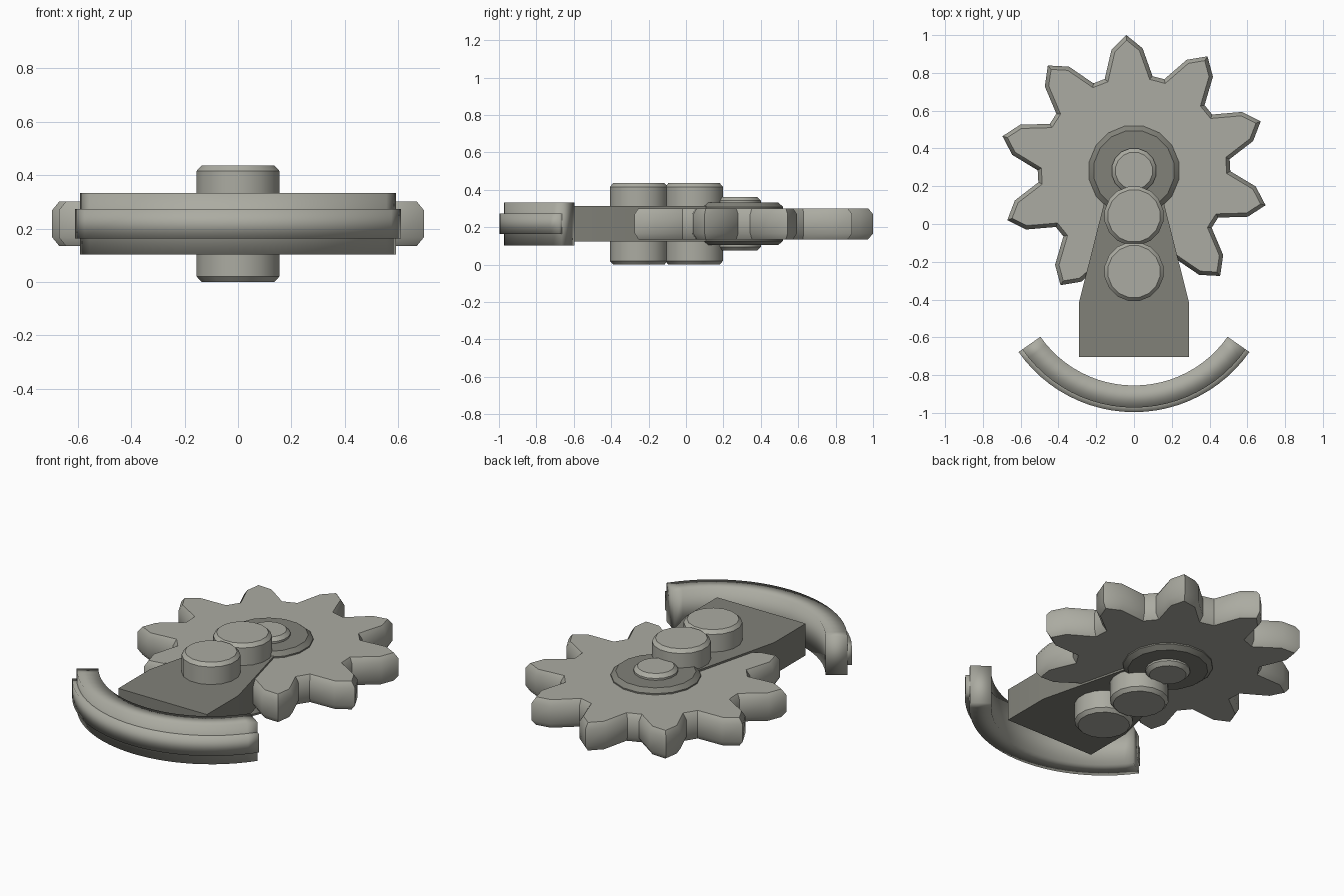
import bpy, bmesh
from math import sin, cos, radians, pi

cube = bpy.data.objects.get("Cube")
if cube:
    bpy.data.objects.remove(cube, do_unlink=True)

MID = 0.218          # every part is symmetric about this height
HUB_Y, PIN_Y = 0.282, -0.25


def material(name, rgb):
    m = bpy.data.materials.new(name)
    m.use_nodes = True
    m.diffuse_color = (*rgb, 1)
    m.node_tree.nodes["Principled BSDF"].inputs["Base Color"].default_value = (*rgb, 1)
    return m


light = material("light grey", (0.41, 0.41, 0.36))
dark = material("dark grey", (0.22, 0.22, 0.19))


def finish(bm, name, mat, angle):
    bmesh.ops.recalc_face_normals(bm, faces=bm.faces)
    mesh = bpy.data.meshes.new(name)
    bm.to_mesh(mesh)
    bm.free()
    mesh.materials.append(mat)
    ob = bpy.data.objects.new(name, mesh)
    bpy.context.collection.objects.link(ob)
    bpy.ops.object.select_all(action='DESELECT')
    ob.select_set(True)
    bpy.context.view_layer.objects.active = ob
    bpy.ops.object.shade_smooth_by_angle(angle=radians(angle))
    return ob


def plate(name, outline, half, mat, inset=0, drop=0, angle=40):
    """Prism of an outline, with both caps chamfered."""
    bm = bmesh.new()
    h = half - drop
    low = [bm.verts.new((x, y, MID - h)) for x, y in outline]
    top = [bm.verts.new((x, y, MID + h)) for x, y in outline]
    caps = [bm.faces.new(low[::-1]), bm.faces.new(top)]
    for i in range(len(outline)):
        j = (i + 1) % len(outline)
        bm.faces.new((low[i], low[j], top[j], top[i]))
    bm.normal_update()
    if inset:
        bmesh.ops.inset_individual(bm, faces=caps, thickness=inset, depth=drop,
                                   use_even_offset=True)
    return finish(bm, name, mat, angle)


def circle(r, y, n=16):
    return [(r * cos(2 * pi * (i + 0.5) / n), y + r * sin(2 * pi * (i + 0.5) / n))
            for i in range(n)]


def arc_bar(name, r0, r1, half, mat, steps=24):
    """Box section swept along the front arc."""
    bm = bmesh.new()
    rings = []
    for i in range(steps + 1):
        a = radians(-145 + 110 * i / steps)
        rings.append([bm.verts.new((r * cos(a), PIN_Y + r * sin(a), MID + z))
                      for r, z in ((r0, -half), (r1, -half), (r1, half), (r0, half))])
    for a, b in zip(rings, rings[1:]):
        for k in range(4):
            m = (k + 1) % 4
            bm.faces.new((a[k], a[m], b[m], b[k]))
    bm.faces.new(rings[0])
    bm.faces.new(rings[-1])
    return finish(bm, name, mat, 180)


# Ten-toothed wheel
tooth = ((-14.4, 0.51), (-7.3, 0.65), (0, 0.72), (7.3, 0.65), (14.4, 0.51))
gear = []
for k in range(10):
    for da, r in tooth:
        a = radians(93.3 + 36 * k + da)
        gear.append((r * cos(a), HUB_Y + r * sin(a)))
plate("gear_wheel", gear, 0.083, light, 0.02, 0.032)

# Hub and axle
plate("hub", circle(0.242, HUB_Y), 0.113, dark, 0.026, 0.022)
plate("axle", circle(0.12, HUB_Y), 0.144, light, 0.02, 0.02)

# Tapered arm reaching forward from the hub
right_side = [(0.29, -0.705), (0.29, -0.41), (0.115, HUB_Y)]
arm = right_side + [(-x, y) for x, y in reversed(right_side)]
plate("arm", arm, 0.094, dark)

# Two pins through the arm
for label, y in (("front_pin", PIN_Y - 0.002), ("rear_pin", 0.043)):
    plate(label, circle(0.158, y), 0.218, light, 0.018, 0.02)

# Curved bumper with a raised outer band
arc_bar("bumper", 0.605, 0.722, 0.115, light)
arc_bar("bumper_band", 0.69, 0.746, 0.055, light)
